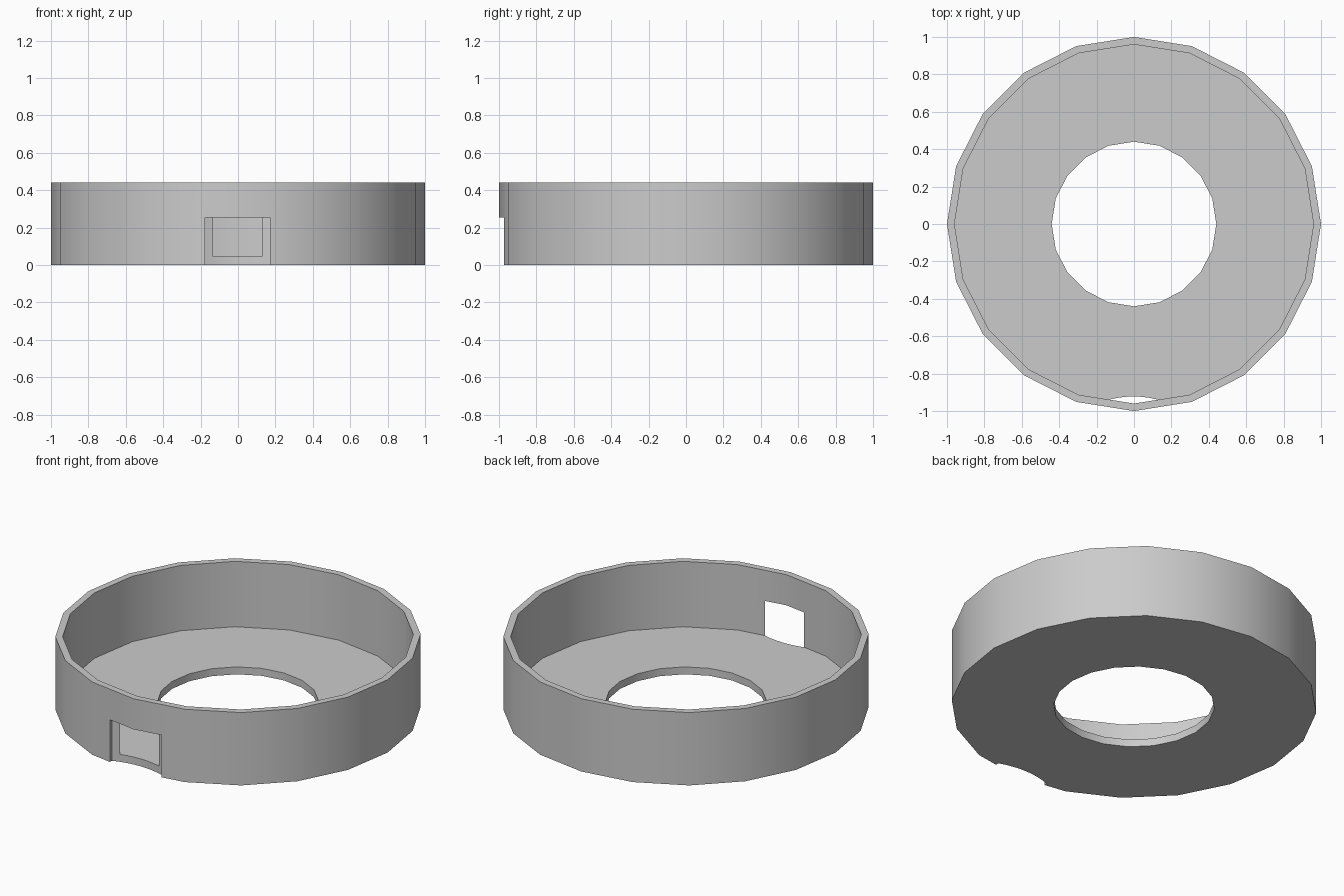
import bpy, bmesh
from math import sin, cos, pi, sqrt

if "Cube" in bpy.data.objects:
    bpy.data.objects.remove(bpy.data.objects["Cube"])

SIDES = 20


def make_object(name, bm):
    bmesh.ops.recalc_face_normals(bm, faces=bm.faces)
    mesh = bpy.data.meshes.new(name)
    bm.to_mesh(mesh)
    bm.free()
    obj = bpy.data.objects.new(name, mesh)
    bpy.context.collection.objects.link(obj)
    return obj


# Ring tray: closed (radius, height) section turned round z
section = [(0.44, 0), (1, 0), (1, 0.44), (0.96, 0.44), (0.96, 0.045), (0.44, 0.045)]
bm = bmesh.new()
rings = [[bm.verts.new((r * cos(2 * pi * i / SIDES), r * sin(2 * pi * i / SIDES), z))
          for i in range(SIDES)] for r, z in section]
for k, ring in enumerate(rings):
    nxt = rings[(k + 1) % len(rings)]
    for i in range(SIDES):
        j = (i + 1) % SIDES
        bm.faces.new((ring[i], ring[j], nxt[j], nxt[i]))
tray = make_object("ring_tray", bm)

# Front notch cutter: prism with a curved back that breaks through the wall
cx, half, radius, back = -0.003, 0.173, 0.5, -0.922
xs = [-half + 2 * half * i / 8 for i in range(9)]
outline = [(cx + x, back - radius + sqrt(radius ** 2 - x * x)) for x in xs]
outline += [(cx + half, -1.2), (cx - half, -1.2)]
bm = bmesh.new()
base = bm.faces.new([bm.verts.new((x, y, -0.1)) for x, y in outline])
top = bmesh.ops.extrude_face_region(bm, geom=[base])["geom"]
bmesh.ops.translate(bm, vec=(0, 0, 0.355),
                    verts=[v for v in top if isinstance(v, bmesh.types.BMVert)])
cutter = make_object("notch_cutter", bm)
cutter.hide_render = True
cutter.hide_set(True)

# Cut the notch and apply it, then smooth the round walls
cut = tray.modifiers.new("front_notch", 'BOOLEAN')
cut.operation = 'DIFFERENCE'
cut.solver = 'EXACT'
cut.object = cutter
bpy.context.view_layer.objects.active = tray
tray.select_set(True)
bpy.ops.object.modifier_apply(modifier=cut.name)
bpy.data.objects.remove(cutter)
bpy.ops.object.shade_smooth_by_angle(angle=pi / 6)
